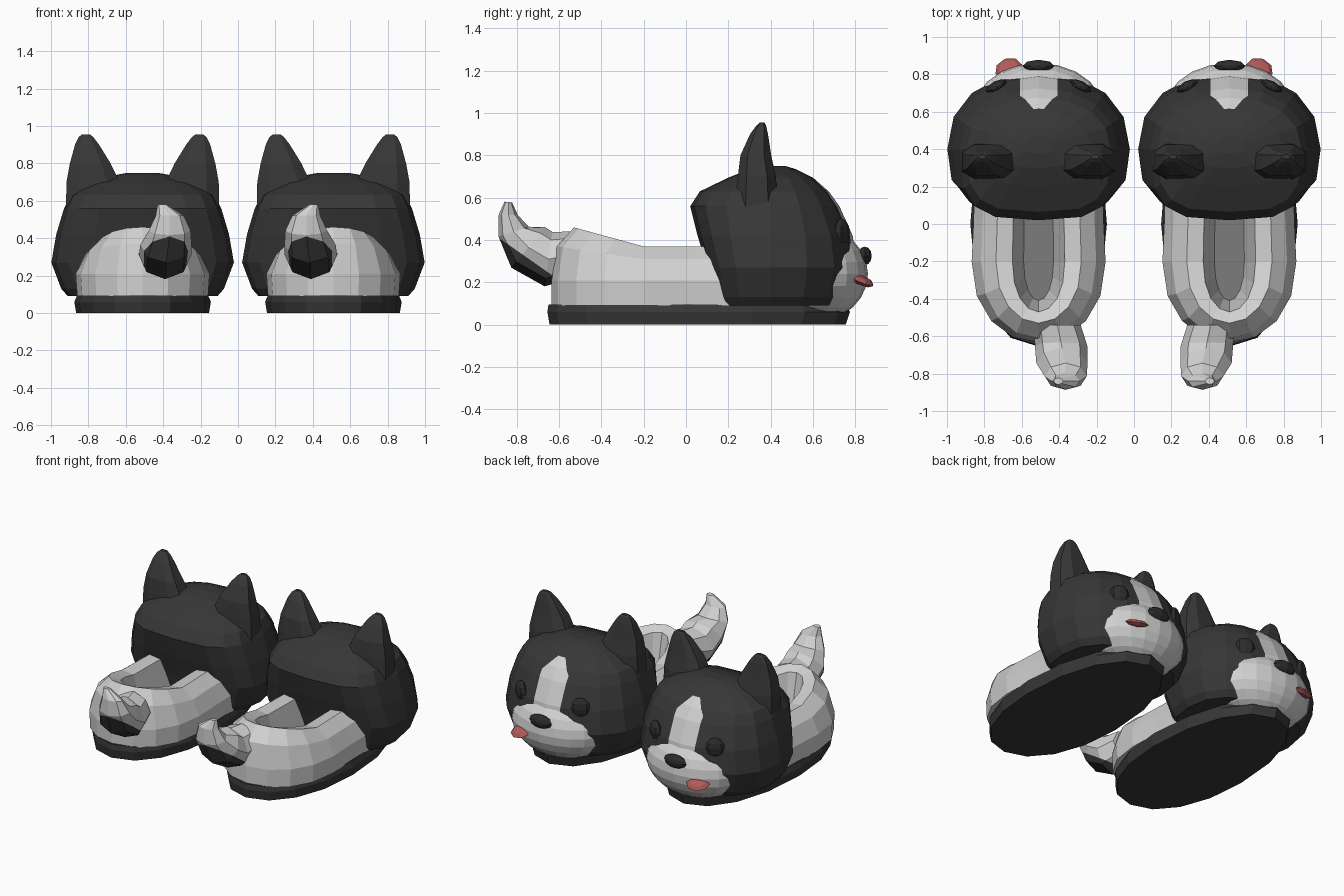
import bpy, bmesh
from math import sin, cos, pi, radians
from mathutils import Vector, Matrix

if "Cube" in bpy.data.objects:
    bpy.data.objects.remove(bpy.data.objects["Cube"], do_unlink=True)

CENTRE = 0.51  # distance of each slipper's middle from the mirror plane


def material(name, rgb):
    m = bpy.data.materials.new(name)
    m.use_nodes = True
    colour = (*rgb, 1)
    m.diffuse_color = colour
    bsdf = m.node_tree.nodes["Principled BSDF"]
    bsdf.inputs["Base Color"].default_value = colour
    bsdf.inputs["Roughness"].default_value = 0.9
    return m


charcoal = material("charcoal_fur", (0.038, 0.038, 0.038))
white = material("white_fur", (0.64, 0.64, 0.64))
lining = material("grey_lining", (0.2, 0.2, 0.2))
black = material("black_gloss", (0.026, 0.026, 0.026))
pink = material("pink_tongue", (0.43, 0.1, 0.1))


def finish(name, bm, *mats):
    """Turn a slipper part into an object mirrored into the pair."""
    bmesh.ops.recalc_face_normals(bm, faces=bm.faces[:])
    bmesh.ops.translate(bm, verts=bm.verts[:], vec=(CENTRE, 0, 0))
    mesh = bpy.data.meshes.new(name)
    bm.to_mesh(mesh)
    bm.free()
    for m in mats:
        mesh.materials.append(m)
    ob = bpy.data.objects.new(name, mesh)
    bpy.context.collection.objects.link(ob)
    ob.modifiers.new("pair", "MIRROR")


def loft(rings):
    """Skin closed rings of points; returns the mesh and its end cap."""
    bm = bmesh.new()
    loops = [[bm.verts.new(p) for p in ring] for ring in rings]
    n = len(loops[0])
    for a, b in zip(loops, loops[1:]):
        for i in range(n):
            j = (i + 1) % n
            bm.faces.new((a[i], a[j], b[j], b[i]))
    bm.faces.new(loops[0])
    return bm, bm.faces.new(loops[-1])


def power(v, p):
    return abs(v) ** p * (1 if v > 0 else -1)


def oval(z, w, back, front, mid, back_power, front_power, n=16):
    """Rounded plan outline; lower powers make a squarer half."""
    pts = []
    for i in range(n):
        c, s = cos(2 * pi * i / n), sin(2 * pi * i / n)
        p = front_power if s > 0 else back_power
        reach = front - mid if s > 0 else mid - back
        pts.append(Vector((w * power(c, p), mid + reach * power(s, p), z)))
    return pts


def cut(bm, faces, point, normal):
    geom = set(faces)
    for f in faces:
        geom.update(f.edges)
        geom.update(f.verts)
    bmesh.ops.bisect_plane(bm, geom=list(geom), plane_co=point, plane_no=normal)


def blob(name, mat, centre, size, u=8, v=6, tilt=0, turn=0):
    bm = bmesh.new()
    rot = Matrix.Rotation(turn, 4, 'Z') @ Matrix.Rotation(tilt, 4, 'X')
    bmesh.ops.create_uvsphere(
        bm, u_segments=u, v_segments=v, radius=1,
        matrix=Matrix.Translation(centre) @ rot @ Matrix.Diagonal((*size, 1)))
    finish(name, bm, mat)


# Sole
bm, _ = loft([oval(z, w, b, f, 0.0, 0.93, 0.93) for z, w, b, f in
              ((0, 0.355, -0.645, 0.755), (0.06, 0.365, -0.655, 0.775),
               (0.095, 0.35, -0.65, 0.76))])
finish("sole", bm, charcoal)

# Heel body: U-shaped levels, over the rim and down into the foot opening
rings = []
for z, w, rear, lift in ((0.09, 0.35, -0.635, 0), (0.21, 0.358, -0.635, 0),
                         (0.31, 0.308, -0.61, 0.06), (0.37, 0.228, -0.53, 0.09),
                         (0.36, 0.14, -0.47, 0.07), (0.13, 0.08, -0.41, 0)):
    ring = [Vector((w * 0.96, 0.3, z)), Vector((w * 0.97, 0.02, z))]
    for i in range(9):
        a = pi * i / 8
        s = sin(a) ** 0.9
        ring.append(Vector((w * cos(a), -0.2 + s * (rear + 0.2), z + lift * s)))
    ring += [Vector((-w * 0.97, 0.02, z)), Vector((-w * 0.96, 0.3, z))]
    rings.append(ring)
bm, floor = loft(rings)
floor.material_index = 1
finish("heel_body", bm, white, lining)

# Head, stacked from chin to crown, with a squarer back
levels = ((0.09, 0.40, 0.14, 0.735), (0.13, 0.435, 0.13, 0.77),
          (0.27, 0.488, 0.10, 0.81), (0.42, 0.462, 0.055, 0.788),
          (0.56, 0.42, 0.02, 0.725), (0.63, 0.385, 0.065, 0.675),
          (0.695, 0.28, 0.2, 0.6), (0.735, 0.16, 0.3, 0.52),
          (0.75, 0.08, 0.38, 0.47))
bm, _ = loft([oval(z, w, b, f, 0.4, 0.62, 0.9) for z, w, b, f in levels])


# White blaze cut into the forehead
def on_face(f):
    c = f.calc_center_median()
    return c.y > 0.5 and c.z > 0.3


cuts = [((0, 0, 0.68), (0, 0, 1))]
for side in (1, -1):
    cuts += [((0.1 * side, 0, 0), (side, 0, 0)),
             ((0, 0, 0.71), (side, 0, 0.9))]
for point, normal in cuts:
    cut(bm, [f for f in bm.faces if on_face(f)], point, normal)
for f in bm.faces:
    c = f.calc_center_median()
    if on_face(f) and c.z < 0.68 and abs(c.x) < min(0.1, (0.71 - c.z) * 0.9):
        f.material_index = 1
finish("head", bm, charcoal, white)

# Muzzle, nose, tongue and eyes
blob("muzzle", white, (0, 0.62, 0.24), (0.34, 0.24, 0.222), 20, 12)
blob("nose", black, (0, 0.845, 0.325), (0.085, 0.033, 0.044))
blob("tongue", pink, (0.16, 0.828, 0.21), (0.075, 0.065, 0.022), 8, 4,
     tilt=radians(-25), turn=radians(-20))
for side, label in ((1, "outer"), (-1, "inner")):
    blob(label + "_eye", black, (0.225 * side, 0.735, 0.435),
         (0.062, 0.03, 0.067), turn=radians(-28 * side))

# Ears: tapering lofts with squarish sections
for side, label in ((1, "outer"), (-1, "inner")):
    rings = []
    for z, x, y, hx, hy in ((0.5, 0.255, 0.335, 0.165, 0.11),
                            (0.7, 0.265, 0.335, 0.15, 0.095),
                            (0.8, 0.28, 0.33, 0.115, 0.077),
                            (0.9, 0.297, 0.345, 0.068, 0.045),
                            (0.94, 0.303, 0.355, 0.042, 0.025),
                            (0.955, 0.303, 0.36, 0.022, 0.012)):
        ring = []
        for i in range(8):
            a = pi * (i + 0.5) / 4
            ring.append(Vector((side * (x + hx * power(cos(a), 0.7)),
                                y + hy * power(sin(a), 0.7), z)))
        rings.append(ring)
    bm, _ = loft(rings)
    finish(label + "_ear", bm, charcoal)

# Tail: curled tube, broad towards the tip and dark along its underside
rings = []
for x, y, z, wide, thick, heading in (
        (-0.10, -0.54, 0.33, 0.125, 0.11, 180),
        (-0.12, -0.65, 0.31, 0.14, 0.13, 172),
        (-0.125, -0.745, 0.365, 0.137, 0.125, 140),
        (-0.145, -0.815, 0.44, 0.112, 0.075, 108),
        (-0.145, -0.84, 0.52, 0.075, 0.045, 88),
        (-0.105, -0.84, 0.58, 0.025, 0.018, 85)):
    h = radians(heading)
    up = Vector((0, -sin(h), cos(h)))
    rings.append([Vector((x + wide * cos(a), y, z)) + up * thick * sin(a)
                  for a in (2 * pi * i / 8 for i in range(8))])
bm, _ = loft(rings)
edge, slope = Vector((0, -0.87, 0.4)), Vector((0, 0.7, 1))
cut(bm, bm.faces[:], edge, slope)
for f in bm.faces:
    if (f.calc_center_median() - edge).dot(slope) < 0:
        f.material_index = 1
finish("tail", bm, white, charcoal)
